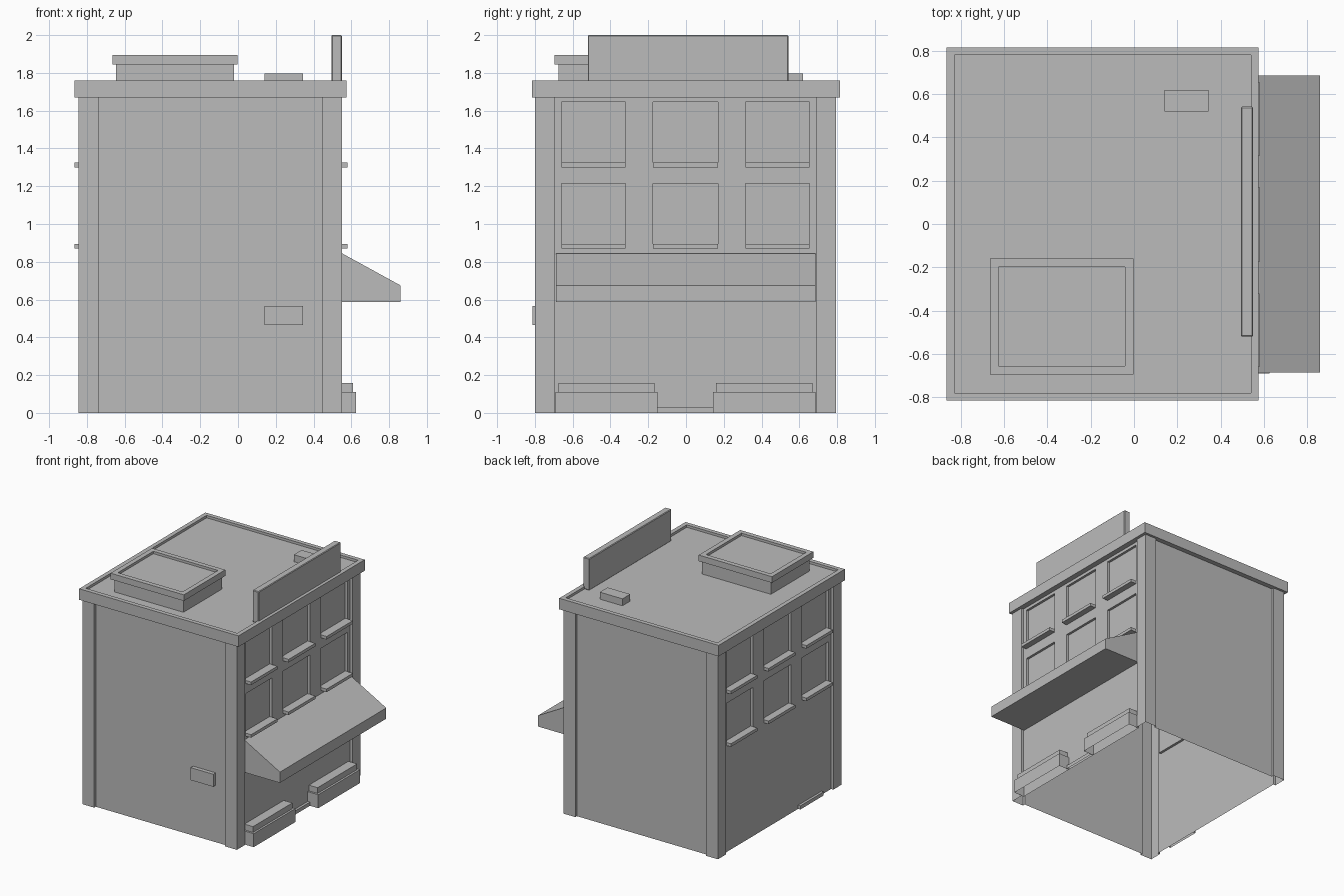
import bpy, bmesh
from mathutils import Vector

if "Cube" in bpy.data.objects:
    bpy.data.objects.remove(bpy.data.objects["Cube"], do_unlink=True)

GREY = (0.5, 0.5, 0.5, 1)
grey = bpy.data.materials.new("plain grey")
grey.use_nodes = True
grey.diffuse_color = GREY
grey.node_tree.nodes["Principled BSDF"].inputs["Base Color"].default_value = GREY


def finish(bm, name):
    mesh = bpy.data.meshes.new(name)
    bm.to_mesh(mesh)
    bm.free()
    mesh.materials.append(grey)
    obj = bpy.data.objects.new(name, mesh)
    bpy.context.collection.objects.link(obj)
    return obj


def box(name, xs, ys, zs, rim=0, depth=0, bevel=0):
    """Box from ranges; an optional rim sinks the top, and boxes on the ground have no underside."""
    bm = bmesh.new()
    bmesh.ops.create_cube(bm, size=1)
    for v in bm.verts:
        v.co = [r[0] if c < 0 else r[1] for c, r in zip(v.co, (xs, ys, zs))]
    bm.normal_update()
    if rim:
        top = [f for f in bm.faces if f.normal.z > 0.9]
        bmesh.ops.inset_region(bm, faces=top, thickness=rim)
        sunk = bmesh.ops.extrude_discrete_faces(bm, faces=top)["faces"]
        bmesh.ops.translate(bm, verts=sunk[0].verts, vec=(0, 0, -depth))
    if bevel:
        bmesh.ops.bevel(bm, geom=bm.edges[:], offset=bevel, segments=1, affect='EDGES')
    if zs[0] == 0:
        under = [f for f in bm.faces if f.normal.z < -0.9]
        bmesh.ops.delete(bm, geom=under, context='FACES_ONLY')
    return finish(bm, name)


def extrude_profile(bm, points, offset):
    face = bm.faces.new([bm.verts.new(p) for p in points])
    moved = bmesh.ops.extrude_face_region(bm, geom=[face], use_keep_orig=True)["geom"]
    bmesh.ops.translate(bm, verts=[g for g in moved if isinstance(g, bmesh.types.BMVert)], vec=offset)
    bmesh.ops.recalc_face_normals(bm, faces=bm.faces[:])


# Main dimensions
X0, X1, Y0, Y1 = -0.845, 0.55, -0.80, 0.795
POST, RECESS, WALL_TOP = 0.106, 0.02, 1.67
window_columns = [(-0.66, -0.32), (-0.175, 0.17), (0.315, 0.655)]
window_rows = [(0.87, 1.215), (1.30, 1.645)]

# Shell with corner posts standing proud of the walls, open underneath
bm = bmesh.new()
outline = []
corners = [(X0, Y0, 1, 1), (X1, Y0, -1, 1), (X1, Y1, -1, -1), (X0, Y1, 1, -1)]
for x, y, sx, sy in corners:
    side_x = [(x + sx * RECESS, y + sy * POST), (x, y + sy * POST)]
    side_y = [(x + sx * POST, y), (x + sx * POST, y + sy * RECESS)]
    if sx == sy:
        outline += side_x + [(x, y)] + side_y
    else:
        outline += side_y[::-1] + [(x, y)] + side_x[::-1]
extrude_profile(bm, [(x, y, 0) for x, y in outline], (0, 0, WALL_TOP))
caps = [f for f in bm.faces if abs(f.normal.z) > 0.9]
bmesh.ops.delete(bm, geom=caps, context='FACES_ONLY')


def side_walls():
    return [f for f in bm.faces if abs(f.normal.x) > 0.9
            and min(abs(f.calc_center_median().x - X0 - RECESS),
                    abs(f.calc_center_median().x - X1 + RECESS)) < 0.005]


# Windows cut into both side walls and pushed inwards
cuts = [((0, y, 0), (0, 1, 0)) for pair in window_columns for y in pair]
cuts += [((0, 0, z), (0, 0, 1)) for pair in window_rows for z in pair]
for co, no in cuts:
    walls = side_walls()
    geom = walls + list({e for f in walls for e in f.edges}) + list({v for f in walls for v in f.verts})
    bmesh.ops.bisect_plane(bm, geom=geom, plane_co=co, plane_no=no, dist=1e-5)
bm.normal_update()


def is_window(face):
    c = face.calc_center_median()
    return (any(a < c.y < b for a, b in window_columns)
            and any(a < c.z < b for a, b in window_rows))


panes = [f for f in side_walls() if is_window(f)]
other = [f for f in side_walls() if f not in panes]
for f in bmesh.ops.extrude_discrete_faces(bm, faces=panes)["faces"]:
    inward = Vector((-0.02 if f.calc_center_median().x > 0 else 0.02, 0, 0))
    bmesh.ops.translate(bm, verts=f.verts[:], vec=inward)
bmesh.ops.dissolve_limit(bm, angle_limit=0.01, verts=bm.verts[:], edges=bm.edges[:])
finish(bm, "walls_and_posts")

# Window sills
for side, xs in (("left", (0.51, 0.58)), ("right", (-0.865, -0.805))):
    for a, b in window_columns:
        for z, _ in window_rows:
            box(side + "_window_sill", xs, (a, b), (z, z + 0.025))

# Roof slab and rooftop parts
box("roof", (-0.865, 0.575), (-0.815, 0.815), (WALL_TOP, 1.76), rim=0.05, depth=0.02)
box("skylight_base", (-0.645, -0.02), (-0.675, -0.175), (1.74, 1.845))
box("skylight_cap", (-0.665, -0.003), (-0.695, -0.16), (1.845, 1.895), rim=0.055, depth=0.02)
box("roof_vent", (0.14, 0.345), (0.52, 0.62), (1.74, 1.797))
box("sign_board", (0.494, 0.55), (-0.52, 0.542), (1.74, 2.0), bevel=0.005)

# Sloped awning
bm = bmesh.new()
profile = [(0.53, 0.587), (0.86, 0.587), (0.86, 0.675), (0.55, 0.845), (0.53, 0.845)]
extrude_profile(bm, [(x, -0.687, z) for x, z in profile], (0, 1.372, 0))
finish(bm, "awning")

# Planters and doorsteps at ground level
for a, b in ((-0.69, -0.15), (0.143, 0.685)):
    box("planter_box", (0.53, 0.625), (a, b), (0, 0.11))
    box("planter_top", (0.53, 0.608), (a + 0.016, b - 0.016), (0.11, 0.157))
box("left_doorstep", (0.53, 0.55), (-0.15, 0.143), (0, 0.03))
box("right_doorstep", (-0.845, -0.825), (-0.57, -0.27), (0, 0.03))

# Meter box on the front wall
box("meter_box", (0.14, 0.345), (-0.812, -0.78), (0.465, 0.567))
